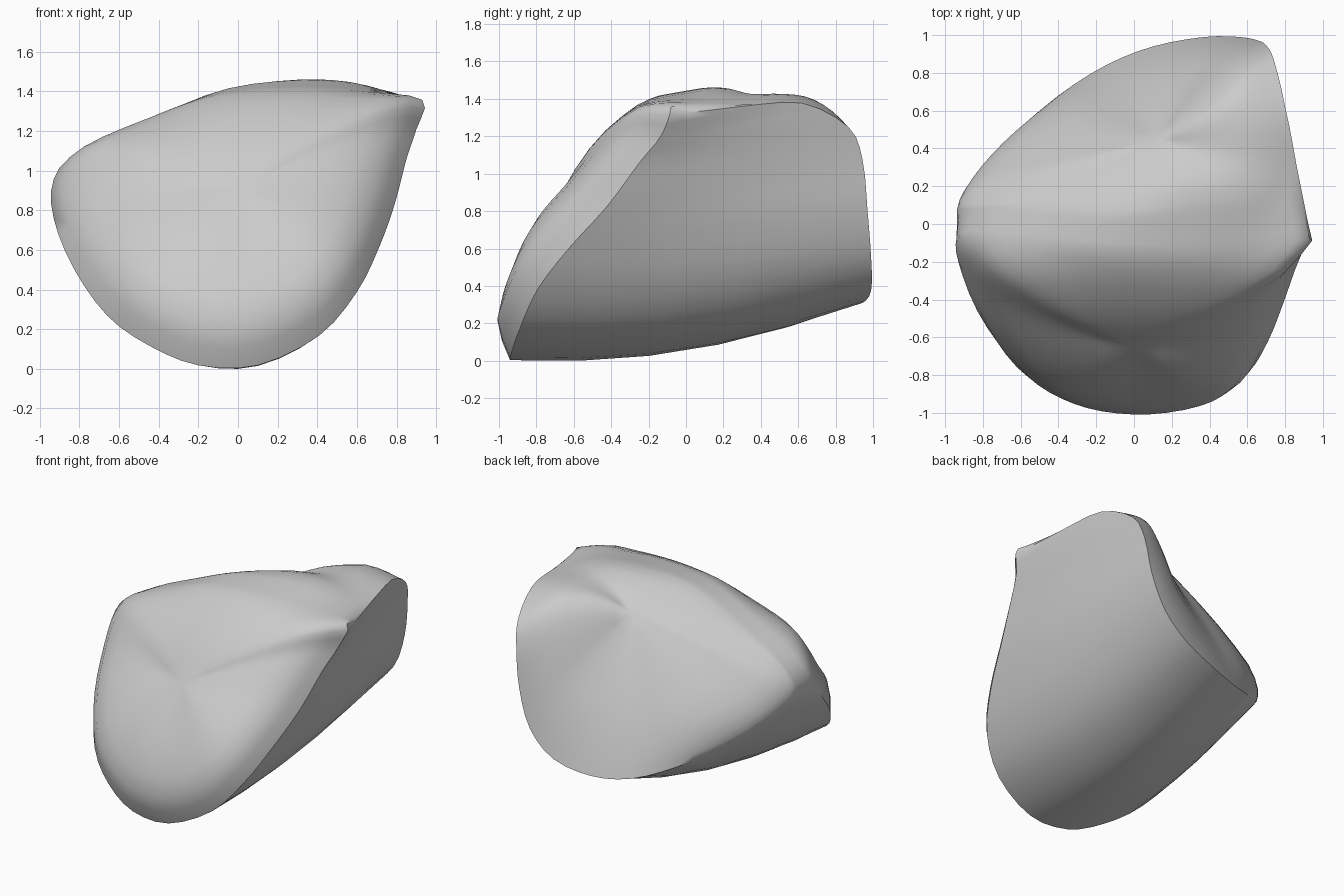
import bpy, bmesh
from mathutils import Vector as V

if "Cube" in bpy.data.objects:
    bpy.data.objects.remove(bpy.data.objects["Cube"])

# Matching points on the front rim, the back rim and the shoulder of the back face
FRONT = [(.93, -.08, 1.35), (.9, -.13, 1.2), (.85, -.25, 1.05), (.79, -.42, .82), (.71, -.62, .6),
         (.6, -.79, .38), (.41, -.89, .16), (.1, -.94, .01), (-.2, -.92, .01), (-.45, -.84, .11),
         (-.66, -.7, .26), (-.83, -.46, .5), (-.93, -.2, .75), (-.93, -.08, .95), (-.79, -.08, 1.11),
         (-.45, -.1, 1.26), (-.1, -.14, 1.38), (.3, -.15, 1.41), (.65, -.12, 1.39)]
BACK = [(.84, .3, 1.36), (.8, .62, 1.37), (.74, .87, 1.24), (.7, .945, 1.06), (.66, .97, .8),
        (.56, .99, .54), (.37, .99, .37), (.1, .94, .3), (-.15, .84, .31), (-.4, .68, .4),
        (-.62, .48, .52), (-.8, .3, .66), (-.93, .1, .82), (-.9, .08, .96), (-.73, .1, 1.11),
        (-.4, .05, 1.27), (-.05, .04, 1.41), (.35, .08, 1.45), (.65, .1, 1.42)]
SHOULDER = [(.5, .36, 1.42), (.5, .5, 1.42), (.48, .63, 1.41), (.48, .76, 1.31), (.4, .8, 1.12),
            (.33, .81, .95), (.22, .78, .87), (.08, .72, .83), (-.08, .66, .81), (-.28, .61, .81),
            (-.48, .49, .87), (-.62, .34, .97), (-.67, .26, 1.05), (-.6, .2, 1.12), (-.45, .2, 1.19),
            (-.28, .2, 1.27), (-.02, .19, 1.38), (.22, .25, 1.43), (.4, .28, 1.44)]
STEPS = 3


def smooth_loop(points):
    """Closed curve through the points."""
    p = [V(q) for q in points]
    n, out = len(p), []
    for i in range(n):
        a, b, c, d = p[i - 1], p[i], p[(i + 1) % n], p[(i + 2) % n]
        for k in range(STEPS):
            t = k / STEPS
            out.append(.5 * (2 * b + (c - a) * t + (2 * a - 5 * b + 4 * c - d) * t ** 2
                             + (3 * b - a - 3 * c + d) * t ** 3))
    return out


front, back, shoulder = smooth_loop(FRONT), smooth_loop(BACK), smooth_loop(SHOULDER)
front_mid, back_mid = V((0, -.42, .7)), V((.17, .43, 1.33))


def front_point(r, s):
    """Domed front face, fuller near the ground and at the two upper corners."""
    bulge = 1 - s ** (6 - 4 * min(r.z / 1.4, 1) + 2.2 * r.x * r.x * (r.z > 0))
    return front_mid.lerp(r, s) + V((0, -.8, .6)) * .31 * bulge


def back_point(r, m, t):
    """Back face running from the rim over the shoulder to the middle."""
    return r * (1 - t) * (1 - 2 * t) + m * 4 * t * (1 - t) + back_mid * t * (2 * t - 1)


def wall_point(a, b, t):
    """Side wall, bellied toward the ground."""
    low = max(0, 1 - (a.z + b.z) / 1.2)
    return a.lerp(b, t) - V((0, 0, .14)) * low * 4 * t * (1 - t)


rings = [[front_point(r, s) for r in front] for s in (.2, .4, .6, .75, .86, .94, 1)]
rings += [[wall_point(a, b, t) for a, b in zip(front, back)] for t in (.2, .4, .6, .8, 1)]
rings += [[back_point(r, m, t) for r, m in zip(back, shoulder)]
          for t in (.07, .16, .27, .38, .5, .63, .77, .9)]

bm = bmesh.new()
loops = [[bm.verts.new(p) for p in ring] for ring in rings]
n = len(front)
for a, b in zip(loops, loops[1:]):
    for i in range(n):
        j = (i + 1) % n
        bm.faces.new((a[i], a[j], b[j], b[i]))
poles = []
for loop, tip in ((loops[0], front_point(front[0], 0)), (loops[-1], back_mid)):
    pole = bm.verts.new(tip)
    poles.append(pole)
    for i in range(n):
        bm.faces.new((loop[i], loop[(i + 1) % n], pole))


def soften(verts, times):
    for _ in range(times):
        bmesh.ops.smooth_vert(bm, verts=verts, factor=.4,
                              use_axis_x=True, use_axis_y=True, use_axis_z=True)


# Soften the middles of both faces, then everything but the crisp rims
soften([v for k in (0, 1, 2, 3, -4, -3, -2, -1) for v in loops[k]] + poles, 10)
crisp = {v for k in (6, 11) for v in loops[k]
         if not (v.co.z > 1.05 and v.co.y < .15 and v.co.x < .7)}
soften([v for v in bm.verts if v not in crisp], 1)
bmesh.ops.recalc_face_normals(bm, faces=bm.faces)
low = min(v.co.z for v in bm.verts)
bmesh.ops.translate(bm, verts=bm.verts, vec=(0, 0, -low))

mesh = bpy.data.meshes.new("boulder")
bm.to_mesh(mesh)
bm.free()
boulder = bpy.data.objects.new("boulder", mesh)
bpy.context.collection.objects.link(boulder)
grey = bpy.data.materials.new("stone grey")
grey.diffuse_color = (.6, .6, .6, 1)
grey.use_nodes = True
grey.node_tree.nodes["Principled BSDF"].inputs["Base Color"].default_value = grey.diffuse_color
mesh.materials.append(grey)
bpy.context.view_layer.objects.active = boulder
boulder.select_set(True)
bpy.ops.object.shade_smooth_by_angle(angle=.8)
